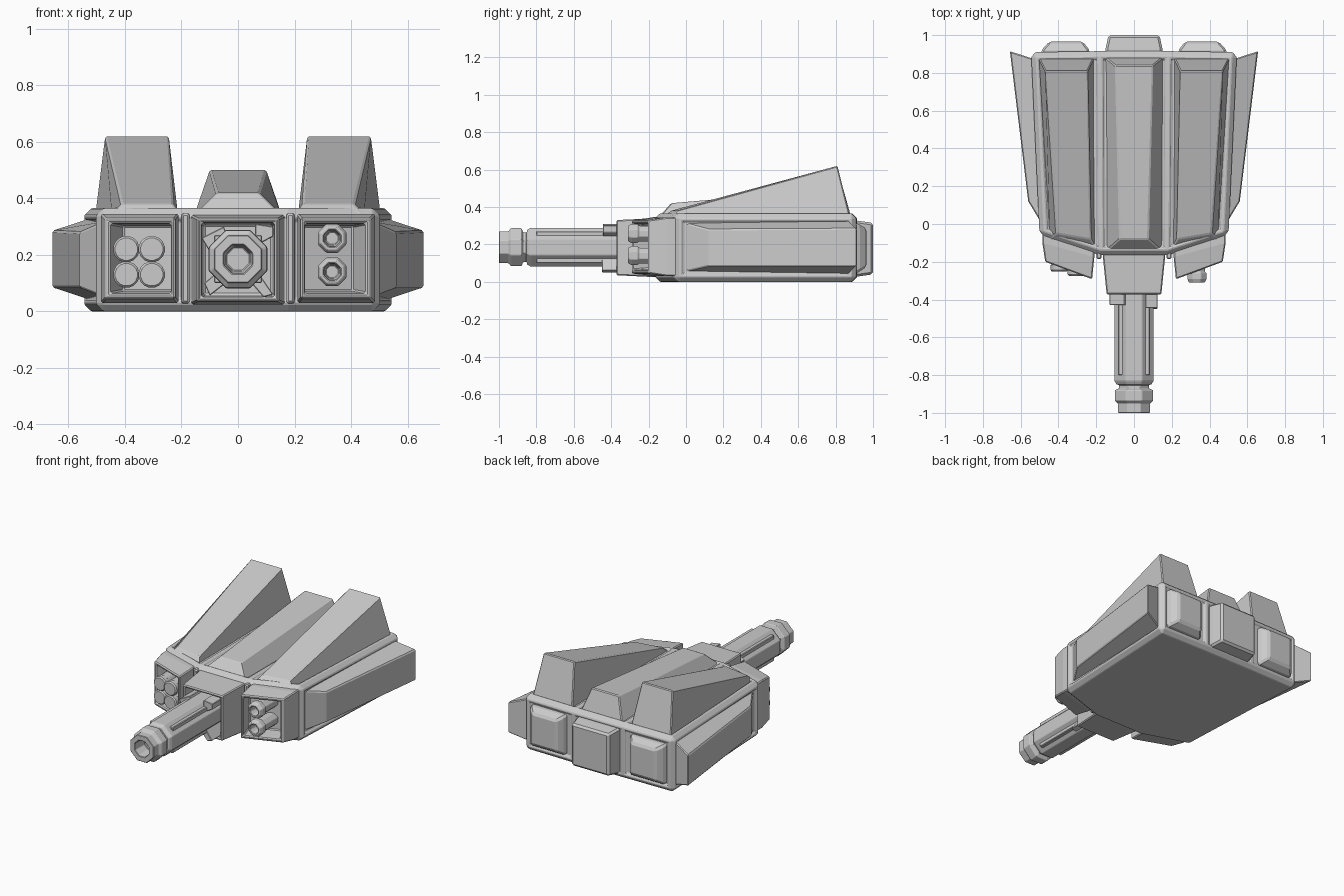
import bpy, bmesh
from math import pi, cos, sin

if "Cube" in bpy.data.objects:
    bpy.data.objects.remove(bpy.data.objects["Cube"])


def finish(name, bm, bevel=0.006):
    bmesh.ops.recalc_face_normals(bm, faces=bm.faces)
    me = bpy.data.meshes.new(name)
    bm.to_mesh(me)
    bm.free()
    ob = bpy.data.objects.new(name, me)
    bpy.context.collection.objects.link(ob)
    if bevel:
        m = ob.modifiers.new("edge_bevel", 'BEVEL')
        m.width, m.segments, m.limit_method = bevel, 1, 'ANGLE'
        m.angle_limit = 0.5
    return ob


def loft(loops, s=1):
    """Skin equal-length point loops, capping both ends; s=-1 mirrors x."""
    bm = bmesh.new()
    rings = [[bm.verts.new((s * x, y, z)) for x, y, z in lp] for lp in loops]
    n = len(rings[0])
    for a, b in zip(rings, rings[1:]):
        for i in range(n):
            bm.faces.new((a[i], a[(i + 1) % n], b[(i + 1) % n], b[i]))
    bm.faces.new(rings[0])
    end = bm.faces.new(rings[-1])
    bmesh.ops.recalc_face_normals(bm, faces=bm.faces)
    return bm, end


def rect_xz(x0, x1, z0, z1, y0, y1=None):
    """Upright rectangle facing front; y0 at x0, y1 at x1."""
    y1 = y0 if y1 is None else y1
    return [(x0, y0, z0), (x1, y1, z0), (x1, y1, z1), (x0, y0, z1)]


def hollow(name, loops, rim, depth, s=1):
    bm, end = loft(loops, s)
    bmesh.ops.inset_individual(bm, faces=[end], thickness=rim)
    bmesh.ops.inset_individual(bm, faces=[end], thickness=0.012, depth=-depth)
    finish(name, bm)


def lathe(name, cx, cz, profile, sides, bevel=0.003):
    loops = []
    for y, r in profile:
        loops.append([(cx + r * cos(2 * pi * (i + .5) / sides), y,
                       cz + r * sin(2 * pi * (i + .5) / sides)) for i in range(sides)])
    return finish(name, loft(loops)[0], bevel)


# Hull: three bays side by side, chamfered, with recessed panels
bm = bmesh.new()
front = [(-.50, -.06), (-.18, -.165), (.18, -.165), (.50, -.06)]
back = [(-.545, .91), (-.18, .915), (.18, .915), (.545, .91)]
g = {}
for i in range(4):
    for k, z in enumerate((0, .365)):
        g[i, 0, k] = bm.verts.new((*front[i], z))
        g[i, 1, k] = bm.verts.new((*back[i], z))
for i in range(3):
    for k in (0, 1):
        bm.faces.new((g[i, 0, k], g[i + 1, 0, k], g[i + 1, 1, k], g[i, 1, k]))
        bm.faces.new((g[i, k, 0], g[i + 1, k, 0], g[i + 1, k, 1], g[i, k, 1]))
for i in (0, 3):
    bm.faces.new((g[i, 0, 0], g[i, 1, 0], g[i, 1, 1], g[i, 0, 1]))
bmesh.ops.recalc_face_normals(bm, faces=bm.faces)
edges = [e for e in bm.edges if e.calc_face_angle(0) > .5]
bmesh.ops.bevel(bm, geom=edges, offset=.025, segments=1, affect='EDGES')
panels = [f for f in bm.faces if f.calc_area() > .04 and f.normal.z > -.9]
bmesh.ops.inset_individual(bm, faces=panels, thickness=.018)
bmesh.ops.inset_individual(bm, faces=panels, thickness=.012, depth=-.012)
finish("hull", bm, 0.004)

# Low centre spine
base = [(-.155, -.15, .34), (.155, -.15, .34), (.155, .885, .34), (-.155, .885, .34)]
top = [(-.075, -.08, .42), (.075, -.08, .42), (.10, .84, .50), (-.10, .84, .50)]
finish("centre_spine", loft([base, top])[0])

for s, side in ((1, "right"), (-1, "left")):
    # Tall wedge fin
    base = [(.20, -.13, .34), (.45, -.08, .34), (.505, .88, .34), (.212, .88, .34)]
    top = [(.23, -.08, .38), (.41, -.05, .38), (.47, .81, .62), (.245, .81, .62)]
    finish(side + "_fin", loft([base, top], s)[0])

    # Flared side panel
    base = [(.47, -.03, .05), (.47, -.03, .32), (.52, .87, .33), (.52, .87, .04)]
    top = [(.56, .12, .085), (.56, .12, .28), (.657, .915, .285), (.657, .915, .085)]
    finish(side + "_side_panel", loft([base, top], s)[0])

    # Slanted hollow weapon pod
    hollow(side + "_pod", [rect_xz(.21, .485, .03, .345, .0, .03),
                           rect_xz(.21, .485, .03, .345, -.175, -.10),
                           rect_xz(.222, .47, .045, .33, -.292, -.20)], .026, .11, s)

    # Rear exhaust block
    finish(side + "_rear_block", loft([rect_xz(.23, .495, .045, .315, .88),
                                       rect_xz(.235, .49, .05, .31, .92),
                                       rect_xz(.27, .45, .08, .285, .965)], s)[0], .012)

    # Vertical rib between bays
    finish(side + "_front_rib", loft([rect_xz(.168, .205, .02, .35, -.10),
                                      rect_xz(.172, .198, .03, .345, -.185)], s)[0])

# Centre rear block
finish("centre_rear_block", loft([rect_xz(-.155, .155, .025, .33, .88),
                                  rect_xz(-.15, .15, .03, .325, .93),
                                  rect_xz(-.135, .135, .04, .315, 1.0)])[0], .012)

# Centre gun housing
hollow("gun_housing", [rect_xz(-.165, .165, .02, .345, -.05),
                       rect_xz(-.165, .165, .025, .34, -.17),
                       rect_xz(-.145, .145, .035, .33, -.372)], .022, .12)

# Octagonal main barrel with muzzle
lathe("main_barrel", 0, .185,
      [(-.2, .112), (-.83, .112), (-.85, .10), (-.852, .085), (-.87, .085), (-.88, .11),
       (-.935, .11), (-.95, .092), (-1.0, .092), (-1.0, .055), (-.91, .045)], 8)

# Raised strips along barrel
for i in range(4):
    a = pi / 4 + i * pi / 2
    cx, cz = .1 * cos(a), .185 + .1 * sin(a)
    finish("barrel_strip", loft([rect_xz(cx - .014, cx + .014, cz - .014, cz + .014, y)
                                 for y in (-.3, -.8)])[0], .004)

# Angled mounting blades around barrel
blades = [[(-.13, .26), (-.05, .30), (-.03, .25), (-.10, .21)],
          [(.06, .31), (.125, .30), (.125, .265), (.06, .23)],
          [(.03, .12), (.07, .14), (.125, .06), (.09, .05)],
          [(-.12, .10), (-.06, .15), (-.03, .11), (-.10, .055)]]
for pts, y in zip(blades, (-.43, -.445, -.45, -.40)):
    finish("mount_blade", loft([[(x, -.25, z) for x, z in pts],
                                [(x, y, z) for x, z in pts]])[0], .003)

# Four rockets in the left pod
for x in (-.395, -.305):
    for z in (.13, .22):
        tip = -.252 if x < -.35 else -.275
        ob = lathe("rocket", x, z, [(-.10, .043), (tip + .04, .043), (tip + .035, .047),
                                    (tip + .008, .047), (tip, .04)], 16, 0)
        for p in ob.data.polygons:
            p.use_smooth = len(p.vertices) == 4 and abs(p.normal.y) < .3

# Two short guns in the right pod
for z in (.14, .258):
    lathe("short_gun", .333, z, [(-.10, .045), (-.25, .045), (-.26, .055), (-.29, .055),
                                 (-.31, .045), (-.31, .032), (-.25, .025)], 8)
